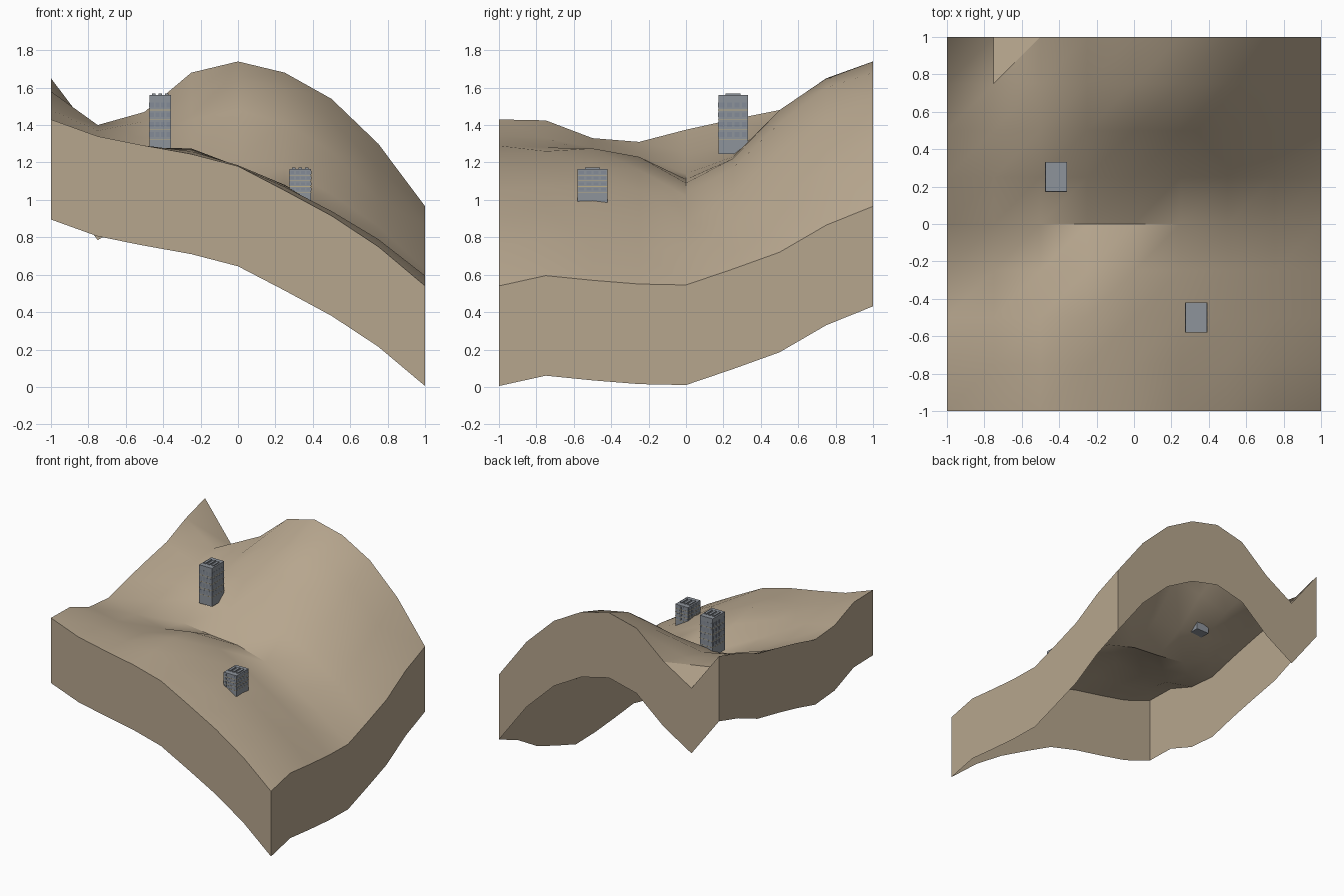
import bpy, bmesh, math

cube = bpy.data.objects.get("Cube")
if cube:
    bpy.data.objects.remove(cube, do_unlink=True)


def make_material(name, colour):
    mat = bpy.data.materials.new(name)
    mat.use_nodes = True
    rgba = (*colour, 1.0)
    mat.diffuse_color = rgba
    mat.node_tree.nodes["Principled BSDF"].inputs["Base Color"].default_value = rgba
    return mat


def make_object(name, bm, mat):
    mesh = bpy.data.meshes.new(name)
    bm.to_mesh(mesh)
    bm.free()
    mesh.materials.append(mat)
    obj = bpy.data.objects.new(name, mesh)
    bpy.context.collection.objects.link(obj)
    return obj


def add_box(bm, low, high):
    """Add an axis-aligned box between two corners."""
    box = bmesh.ops.create_cube(bm, size=1)
    for vert in box["verts"]:
        for axis in range(3):
            vert.co[axis] = low[axis] if vert.co[axis] < 0 else high[axis]


earth = make_material("tan earth", (0.47, 0.38, 0.27))
concrete = make_material("grey concrete", (0.27, 0.295, 0.33))
glass = make_material("blue grey glass", (0.23, 0.26, 0.31))
trim = make_material("pale yellow trim", (0.5, 0.42, 0.25))

# Ground heights: one row per step from front to back, each from right to left
HEIGHTS = [
    (1.43, 1.34, 1.29, 1.245, 1.18, 1.05, .915, .75, .54),
    (1.425, 1.33, 1.28, 1.26, 1.185, 1.07, .94, .79, .595),
    (1.33, 1.28, 1.25, 1.275, 1.18, 1.08, .93, .77, .57),
    (1.31, 1.24, 1.19, 1.23, 1.16, 1.05, .9, .74, .55),
    (1.375, 1.25, 1.14, 1.11, 1.09, 1.02, .88, .73, .545),
    (1.43, 1.3, 1.25, 1.23, 1.22, 1.17, 1.03, .86, .63),
    (1.48, 1.37, 1.36, 1.43, 1.48, 1.41, 1.26, 1, .72),
    (1.58, 1.4, 1.42, 1.57, 1.65, 1.6, 1.43, 1.17, .865),
    (1.65, 1.32, 1.47, 1.68, 1.74, 1.68, 1.54, 1.3, .966),
]
SKIRT = 0.535
COUNT = len(HEIGHTS)
STEP = 2 / (COUNT - 1)

# Ground surface, triangulated along one diagonal
bm = bmesh.new()
grid = [[bm.verts.new((-1 + i * STEP, -1 + j * STEP, z)) for i, z in enumerate(row)]
        for j, row in enumerate(HEIGHTS)]
for j in range(COUNT - 1):
    for i in range(COUNT - 1):
        a, b = grid[j][i], grid[j][i + 1]
        c, d = grid[j + 1][i + 1], grid[j + 1][i]
        bm.faces.new((a, b, c))
        bm.faces.new((a, c, d))

# Hanging side walls that follow the rim, open underneath
rim = [e for e in bm.edges if e.is_boundary]
wall = bmesh.ops.extrude_edge_only(bm, edges=rim)
for item in wall["geom"]:
    if isinstance(item, bmesh.types.BMVert):
        item.co.z -= SKIRT
bmesh.ops.recalc_face_normals(bm, faces=bm.faces)
top = max(bm.faces, key=lambda f: abs(f.normal.z))
if top.normal.z < 0:
    bmesh.ops.reverse_faces(bm, faces=bm.faces)
terrain = make_object("terrain", bm, earth)

bpy.ops.object.select_all(action="DESELECT")
terrain.select_set(True)
bpy.context.view_layer.objects.active = terrain
bpy.ops.object.shade_smooth_by_angle(angle=math.radians(35))


def tower(name, cx, cy, base, roof, floors, first, gap):
    hx, hy = 0.058, 0.079
    # Body
    bm = bmesh.new()
    add_box(bm, (cx - hx, cy - hy, base), (cx + hx, cy + hy, roof))
    make_object(name + "_body", bm, concrete)

    # Floor bands
    bm = bmesh.new()
    edge = 0.001
    for k in range(floors):
        z = first + k * gap
        add_box(bm, (cx - hx - edge, cy - hy - edge, z),
                (cx + hx + edge, cy + hy + edge, z + 0.003))
    make_object(name + "_floor_bands", bm, trim)

    # Window plates on all four sides, between the bands
    bm = bmesh.new()
    for k in range(floors):
        low = first + k * gap + gap * 0.3
        high = low + gap * 0.5
        for n in range(4):
            for side in (-1, 1):
                x = cx + (n - 1.5) * hx / 2
                y = cy + side * hy
                add_box(bm, (x - hx / 6, y - edge, low), (x + hx / 6, y + edge, high))
                x = cx + side * hx
                y = cy + (n - 1.5) * hy / 2
                add_box(bm, (x - edge, y - hy / 6, low), (x + edge, y + hy / 6, high))
    make_object(name + "_windows", bm, glass)

    # Roof units
    bm = bmesh.new()
    for n in (-1, 0, 1):
        x = cx + n * 0.035
        add_box(bm, (x - 0.01, cy - 0.04, roof), (x + 0.01, cy + 0.04, roof + 0.008))
    make_object(name + "_roof_units", bm, concrete)


tower("tall_tower", -0.416, 0.252, 1.245, 1.56, 4, 1.32, 0.053)
tower("short_tower", 0.333, -0.5, 0.98, 1.165, 4, 1.04, 0.03)
